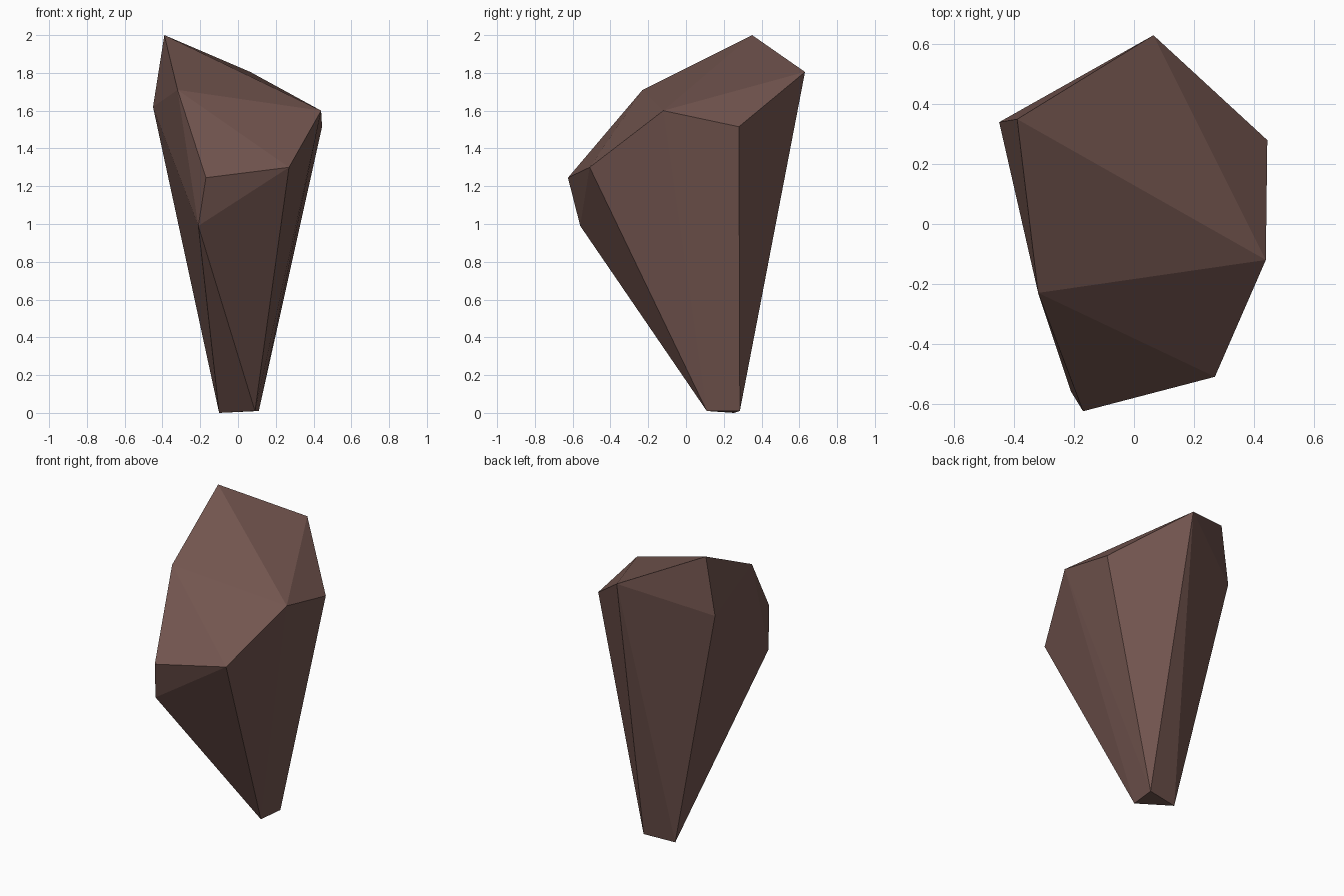
import bpy
import bmesh

if "Cube" in bpy.data.objects:
    bpy.data.objects.remove(bpy.data.objects["Cube"])

# Flat brown rock colour
brown = bpy.data.materials.new("brown_rock")
brown.diffuse_color = (0.17, 0.091, 0.078, 1)
brown.use_nodes = True
brown.node_tree.nodes["Principled BSDF"].inputs["Base Color"].default_value = brown.diffuse_color

# Corner points of the faceted shard
tip = [(-0.10, 0.255, 0.0), (0.09, 0.11, 0.01), (0.11, 0.285, 0.01)]
front = [(-0.21, -0.56, 0.99), (-0.17, -0.625, 1.245), (0.27, -0.51, 1.30)]
sides = [(0.44, -0.12, 1.60), (0.445, 0.28, 1.515), (-0.45, 0.34, 1.62)]
crown = [(-0.32, -0.23, 1.71), (-0.39, 0.35, 2.0), (0.065, 0.63, 1.805)]

# Wrap the corners in a convex hull
bm = bmesh.new()
for p in tip + front + sides + crown:
    bm.verts.new(p)
bmesh.ops.convex_hull(bm, input=bm.verts[:])
bmesh.ops.delete(bm, geom=[v for v in bm.verts if not v.link_faces], context='VERTS')
bmesh.ops.recalc_face_normals(bm, faces=bm.faces[:])

mesh = bpy.data.meshes.new("rock_shard")
bm.to_mesh(mesh)
bm.free()
mesh.materials.append(brown)
bpy.context.collection.objects.link(bpy.data.objects.new("rock_shard", mesh))
